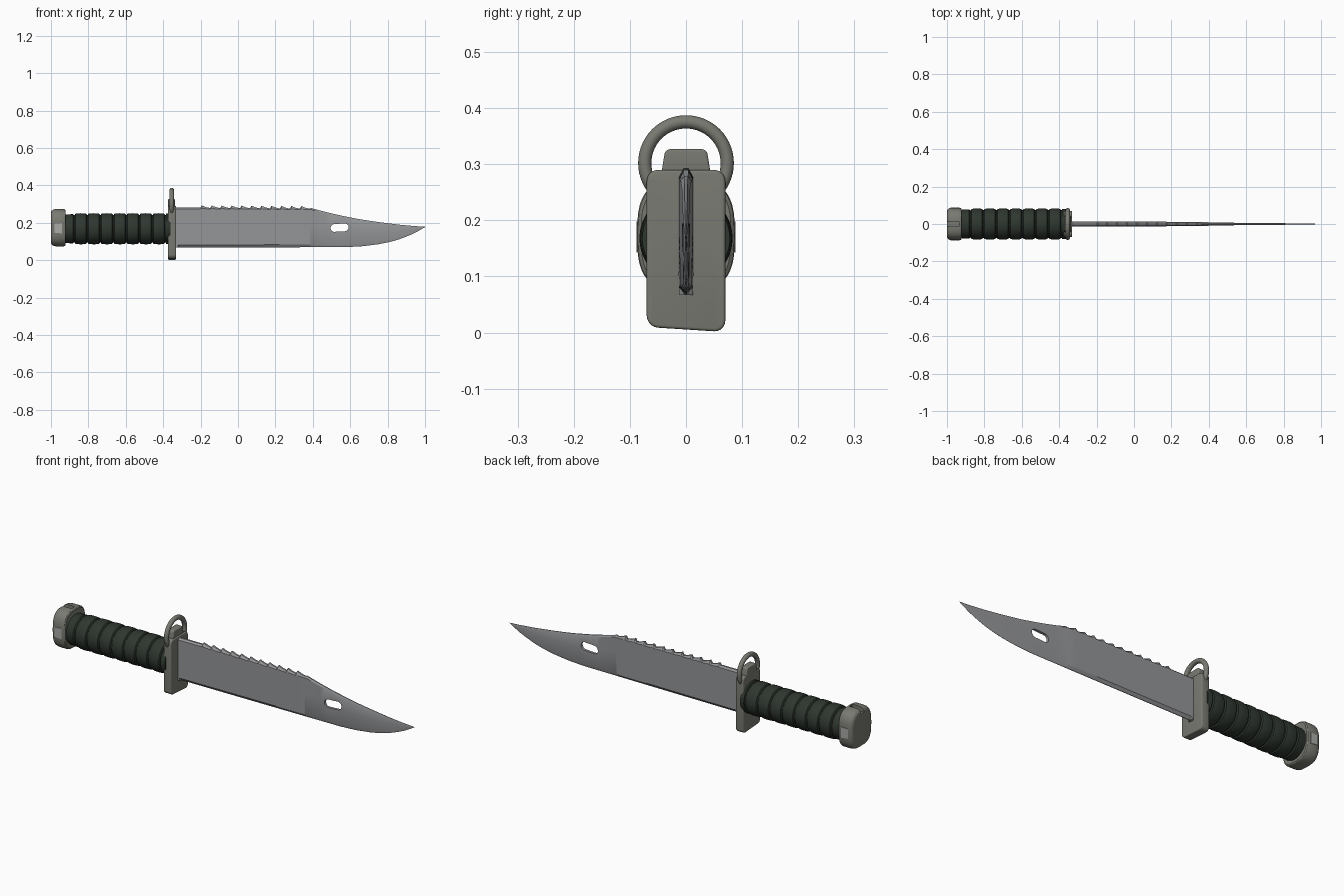
import bpy, bmesh, math
from mathutils import Vector

if "Cube" in bpy.data.objects:
    bpy.data.objects.remove(bpy.data.objects["Cube"])


def material(name, rgb):
    m = bpy.data.materials.new(name)
    m.diffuse_color = (*rgb, 1)
    m.use_nodes = True
    m.node_tree.nodes["Principled BSDF"].inputs["Base Color"].default_value = m.diffuse_color
    return m


STEEL = material("blade steel", (0.30, 0.305, 0.315))
METAL = material("guard grey", (0.195, 0.195, 0.17))
RUBBER = material("grip green", (0.028, 0.038, 0.029))
LIGHT = material("light grey", (0.40, 0.41, 0.39))


def finish(bm, name, mat, angle=35):
    bmesh.ops.recalc_face_normals(bm, faces=bm.faces)
    me = bpy.data.meshes.new(name)
    bm.to_mesh(me)
    bm.free()
    me.materials.append(mat)
    ob = bpy.data.objects.new(name, me)
    bpy.context.collection.objects.link(ob)
    activate(ob)
    bpy.ops.object.shade_smooth_by_angle(angle=math.radians(angle))
    return ob


def activate(ob):
    bpy.ops.object.select_all(action='DESELECT')
    ob.select_set(True)
    bpy.context.view_layer.objects.active = ob


def loft(sections, name, mat, angle=35):
    """Skin a list of closed point loops and cap both ends."""
    bm = bmesh.new()
    rings = [[bm.verts.new(p) for p in s] for s in sections]
    n = len(rings[0])
    for a, b in zip(rings, rings[1:]):
        for i in range(n):
            j = (i + 1) % n
            bm.faces.new((a[i], a[j], b[j], b[i]))
    bm.faces.new(rings[0])
    bm.faces.new(rings[-1])
    return finish(bm, name, mat, angle)


def oval(x, ry, rz, zc, power=2.0, n=48):
    pts = []
    for i in range(n):
        t = 2 * math.pi * i / n
        c, s = math.cos(t), math.sin(t)
        pts.append((x, ry * math.copysign(abs(c) ** (2 / power), c),
                    zc + rz * math.copysign(abs(s) ** (2 / power), s)))
    return pts


def plate(x0, x1, outline, name, mat, corner=0.0, edge=0.0, axis='X'):
    """Extrude an outline (y,z or x,z) with rounded corners and bevelled rims."""
    def put(a, u, v):
        return (a, u, v) if axis == 'X' else (u, a, v)
    bm = bmesh.new()
    lo = [bm.verts.new(put(x0, *p)) for p in outline]
    hi = [bm.verts.new(put(x1, *p)) for p in outline]
    n = len(lo)
    for i in range(n):
        j = (i + 1) % n
        bm.faces.new((lo[i], lo[j], hi[j], hi[i]))
    caps = [bm.faces.new(lo), bm.faces.new(hi)]
    bmesh.ops.recalc_face_normals(bm, faces=bm.faces)
    if corner:
        rims = [e for e in bm.edges if not any(f in caps for f in e.link_faces)]
        bmesh.ops.bevel(bm, geom=rims, offset=corner, segments=5,
                        profile=0.5, affect='EDGES')
    if edge:
        k = 0 if axis == 'X' else 1
        rim = [e for e in bm.edges if abs(e.verts[0].co[k] - e.verts[1].co[k]) < 1e-6
               and e.calc_face_angle(0) > 1.2]
        bmesh.ops.bevel(bm, geom=rim, offset=edge, segments=3,
                        profile=0.5, affect='EDGES')
    return finish(bm, name, mat)


def cut(target, cutter):
    mod = target.modifiers.new("cut", 'BOOLEAN')
    mod.operation = 'DIFFERENCE'
    mod.solver = 'EXACT'
    mod.object = cutter
    activate(target)
    bpy.ops.object.modifier_apply(modifier=mod.name)
    bpy.data.objects.remove(cutter, do_unlink=True)
    bpy.ops.object.shade_smooth_by_angle(angle=math.radians(30))


def interp(table, x):
    for (xa, a), (xb, b) in zip(table, table[1:]):
        if x <= xb:
            return a + (b - a) * max(0, x - xa) / (xb - xa)
    return table[-1][1]


# Blade: outline curves, half thickness and saw teeth along the spine
TOP = [(-0.34, .283), (-.2, .283), (.39, .279), (.46, .260), (.54, .241), (.65, .219),
       (.757, .203), (.87, .189), (.95, .182), (1, .179)]
LOW = [(-0.34, .067), (.58, .070), (.67, .075), (.757, .086), (.82, .099), (.863, .112),
       (.91, .130), (.944, .145), (.975, .162), (1, .177)]
THICK = [(-0.34, .0135), (.36, .0115), (.43, .0075), (.75, .005), (1, .0008)]
stations = [(-0.34, 0), (-0.322, 0), (-0.318, 0), (-0.2, 0)]
TEETH, X0, X1 = 11, -0.2, 0.385
step = (X1 - X0) / TEETH
for i in range(TEETH):
    x = X0 + i * step
    stations += [(x + 0.12 * step, .010), (x + 0.55 * step, 0.001), (x + 0.97 * step, -.004)]
stations += [(.39 + .61 * i / 22, 0) for i in range(23)]
sections = []
for x, lift in stations:
    top, low, t = interp(TOP, x), interp(LOW, x), interp(THICK, x)
    h = top - low
    edge = t * (0.95 if x < -0.32 else 0.12)
    shoulder = top - min(.008, .2 * h) + lift * 0.2
    half = [(edge, low), (t * .95, low + min(.014, .3 * h)), (t, low + .6 * h),
            (t, shoulder), (t * 0.35, top + lift)]
    sections.append([(x, y, z) for y, z in half] + [(x, -y, z) for y, z in reversed(half)])
blade = loft(sections, "blade", STEEL, 30)

# Slotted hole near the tip
slot = []
for i in range(24):
    a = 2 * math.pi * (i + .5) / 24
    dx = math.copysign(.027, math.cos(a)) + .021 * math.cos(a)
    slot.append((.543 + dx, .174 + .021 * math.sin(a) + .05 * dx))
cut(blade, plate(-.1, .1, slot, "hole_cutter", STEEL, axis='Y'))

# Ribbed grip: round body with narrow grooves
ZG = 0.168
prof = [(-0.93, .074), (-0.915, .077), (-0.882, .078), (-0.877, .073)]
for i in range(7):
    x = -0.875 + i * 0.0695
    prof += [(x + dx, r) for dx, r in ((.002, .074), (.006, .080), (.018, .0825), (.035, .083),
                                       (.052, .0825), (.0635, .080), (.0675, .074))]
prof += [(-.386, .074), (-.384, .081), (-.374, .081), (-.36, .078)]
loft([oval(x, r, r, ZG) for x, r in prof], "grip", RUBBER, 40)

# Pommel: rounded squarish cap with a latch slot on top and side buttons
ZP = 0.174
pommel = loft([oval(x, .087 - d, .100 - d, ZP, 3.0) for x, d in
               ((-1, .018), (-.997, .010), (-.990, .004), (-.980, .001), (-.97, 0),
                (-.932, 0), (-.926, .002), (-.922, .007))], "pommel", METAL, 40)
cut(pommel, plate(-1.02, -.935, [(-.013, .250), (.013, .250), (.013, .30), (-.013, .30)],
                  "slot_cutter", METAL))
for side, label in ((-1, "front"), (1, "back")):
    y0, y1 = sorted((side * .080, side * .0885))
    plate(y0, y1, [(-.98, .147), (-.94, .143), (-.94, .198), (-.98, .196)],
          "pommel_button_" + label, LIGHT, axis='Y')

# Cross guard with a raised boss
plate(-.374, -.331, [(-.07, .010), (.07, .001), (.07, .29), (-.07, .29)],
      "guard", METAL, corner=.02, edge=.005)
plate(-.374, -.338, [(-.046, .27), (.046, .27), (.037, .327), (-.037, .327)],
      "guard_boss", METAL, corner=.009, edge=.004)

# Muzzle ring above the guard
bm = bmesh.new()
N, M = 56, 14
ring = []
for i in range(N):
    a = 2 * math.pi * i / N
    row = []
    for j in range(M):
        b = 2 * math.pi * j / M
        r = .0735 + .0118 * math.cos(b)
        row.append(bm.verts.new((-.354 + .0118 * math.sin(b),
                                 r * math.cos(a), .302 + r * math.sin(a))))
    ring.append(row)
for i in range(N):
    for j in range(M):
        p, q = ring[i], ring[(i + 1) % N]
        k = (j + 1) % M
        bm.faces.new((p[j], q[j], q[k], p[k]))
finish(bm, "muzzle_ring", METAL, 60)
